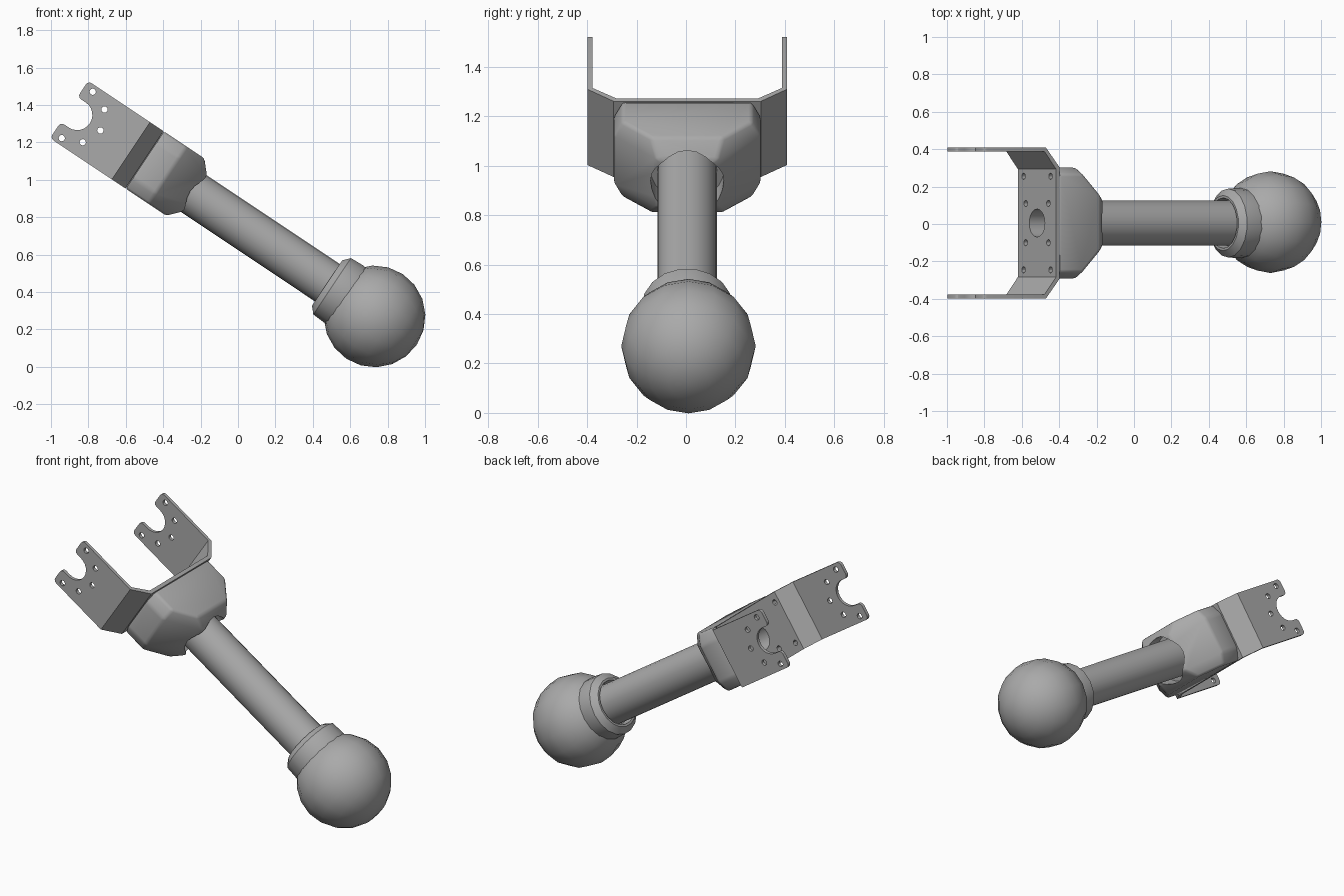
import bpy, bmesh
from math import pi, sin, cos, radians
from mathutils import Matrix, Vector

if "Cube" in bpy.data.objects:
    bpy.data.objects.remove(bpy.data.objects["Cube"])

# Arm frame: local x runs from the ball to the fork, local z is the arm's upper side
TILT = radians(33.7)
FRAME = Matrix(((-cos(TILT), 0, sin(TILT), 0.73),
                (0, -1, 0, 0.005),
                (sin(TILT), 0, cos(TILT), 0.27),
                (0, 0, 0, 1)))
MID = 0.014          # centre of the bracket across its width
HALF = 0.184         # half width of the bracket
BASE, TIP = 1.488, 1.972

grey = bpy.data.materials.new("grey_metal")
grey.use_nodes = True
grey.diffuse_color = (0.4, 0.4, 0.4, 1)
grey.node_tree.nodes["Principled BSDF"].inputs["Base Color"].default_value = (0.4, 0.4, 0.4, 1)


def finish(name, bm):
    bmesh.ops.recalc_face_normals(bm, faces=bm.faces)
    mesh = bpy.data.meshes.new(name)
    bm.to_mesh(mesh)
    bm.free()
    mesh.materials.append(grey)
    obj = bpy.data.objects.new(name, mesh)
    bpy.context.collection.objects.link(obj)
    obj.matrix_world = FRAME
    return obj


def smooth(obj, angle=35):
    for p in obj.data.polygons:
        p.use_smooth = True
    obj.data.set_sharp_from_angle(angle=radians(angle))


def prism(bm, points, push):
    """Extrude a closed outline along a vector."""
    a = [bm.verts.new(p) for p in points]
    b = [bm.verts.new(Vector(p) + Vector(push)) for p in points]
    bm.faces.new(a)
    bm.faces.new(b[::-1])
    bridge(bm, a, b)


def bridge(bm, a, b):
    n = len(a)
    for i in range(n):
        j = (i + 1) % n
        bm.faces.new((a[i], a[j], b[j], b[i]))


def lathe(name, profile, sides, z=0.0, y=0.0):
    """Turn (along, radius) points around the arm axis; radius 0 closes an end."""
    bm = bmesh.new()
    rings = [[bm.verts.new((u, y + r * cos(2 * pi * i / sides), z + r * sin(2 * pi * i / sides)))
              for i in range(sides)] for u, r in profile]
    for a, b in zip(rings, rings[1:]):
        bridge(bm, a, b)
    bmesh.ops.remove_doubles(bm, verts=bm.verts, dist=1e-5)
    return finish(name, bm)


def ring_along(u, y, z, r, sides=16):
    return [(u, y + r * cos(2 * pi * i / sides), z + r * sin(2 * pi * i / sides)) for i in range(sides)]


def ring_across(u, z, r, sides=12):
    return [(u + r * cos(2 * pi * i / sides), -0.6, z + r * sin(2 * pi * i / sides)) for i in range(sides)]


def apply(obj, kind, **settings):
    mod = obj.modifiers.new(kind, kind)
    for key, value in settings.items():
        setattr(mod, key, value)
    bpy.context.view_layer.objects.active = obj
    bpy.ops.object.modifier_apply(modifier=mod.name)


def cut(obj, cutter):
    apply(obj, 'BOOLEAN', object=cutter, operation='DIFFERENCE', solver='EXACT')


# Ball, collar and tube
ball = lathe("ball", [(-0.272 * cos(pi * i / 10), 0.272 * sin(pi * i / 10)) for i in range(11)], 16, 0, -0.005)
smooth(ball, 60)
collar = lathe("collar", [(0.15, 0), (0.15, 0.18), (0.2, 0.188), (0.278, 0.184), (0.31, 0.148),
                          (0.31, 0.135), (0.27, 0.125), (0.27, 0)], 18, 0.008)
smooth(collar)
tube = lathe("tube", [(0.2, 0), (0.2, 0.12), (1.3, 0.12), (1.3, 0)], 24, 0.01)
smooth(tube)

# Housing: stacked outlines, drawn in at both broad faces
bm = bmesh.new()
outer = [(1.163, 0.12), (1.34, 0.297), (BASE, 0.297)]
inner = [(1.226, 0.145), (1.34, 0.262), (BASE, 0.262)]
layers = []
for half, z in ((inner, -HALF), (outer, -0.115), (outer, 0.115), (inner, HALF)):
    outline = half + [(u, -y) for u, y in reversed(half)]
    layers.append([bm.verts.new((u, y, MID + z)) for u, y in outline])
for a, b in zip(layers, layers[1:]):
    bridge(bm, a, b)
bm.faces.new(layers[0])
bm.faces.new(layers[-1])
housing = finish("housing", bm)
apply(housing, 'BEVEL', width=0.014, segments=2, limit_method='ANGLE', angle_limit=radians(25))

# Bent fork bracket
bm = bmesh.new()
outside = [(TIP, 0.403), (1.575, 0.403), (BASE, 0.298)]
inside = [(1.51, 0.288), (1.585, 0.383), (TIP, 0.383)]
strip = outside + [(u, -y) for u, y in reversed(outside)]
strip += [(u, -y) for u, y in reversed(inside)] + inside
prism(bm, [(u, y, MID - HALF) for u, y in strip], (0, 0, 2 * HALF))
bracket = finish("fork_bracket", bm)

# Cutter for the tube recess
bm = bmesh.new()
prism(bm, ring_along(1.0, 0, 0.01, 0.148, 24), (0.27, 0, 0))
recess = finish("recess_cutter", bm)

# Cutter for the base holes
bm = bmesh.new()
prism(bm, ring_along(1.4, 0, MID, 0.075, 20), (0.2, 0, 0))
for sy in (-1, 1):
    for sz in (-1, 1):
        for y, z in ((0.25, 0.13), (0.105, 0.109)):
            prism(bm, ring_along(1.45, sy * y, MID + sz * z, 0.017, 12), (0.1, 0, 0))
base_holes = finish("base_hole_cutter", bm)

# Cutter for the fork notches and the screw holes around them
bm = bmesh.new()
slot = [(1.92 - 0.081 * cos(t * pi / 12), -0.6, MID + 0.081 * sin(t * pi / 12)) for t in range(-6, 7)]
slot += [(2.1, -0.6, MID + 0.081), (2.1, -0.6, MID - 0.081)]
prism(bm, slot, (0, 1.2, 0))
for i in range(-2, 3):
    t = i * pi / 4
    prism(bm, ring_across(1.92 - 0.149 * cos(t), MID + 0.149 * sin(t), 0.017), (0, 1.2, 0))
fork_holes = finish("fork_hole_cutter", bm)

cut(housing, recess)
cut(housing, base_holes)
cut(bracket, base_holes)
cut(bracket, fork_holes)
for cutter in (recess, base_holes, fork_holes):
    bpy.data.objects.remove(cutter)

# Round the prong corners
bm = bmesh.new()
bm.from_mesh(bracket.data)
corners = [e for e in bm.edges
           if all(abs(v.co.x - TIP) < 1e-3 for v in e.verts)
           and abs(e.verts[0].co.z - e.verts[1].co.z) < 1e-3]
bmesh.ops.bevel(bm, geom=corners, offset=0.022, segments=3, profile=0.5, affect='EDGES')
bm.to_mesh(bracket.data)
bm.free()

smooth(housing)
smooth(bracket, 30)
